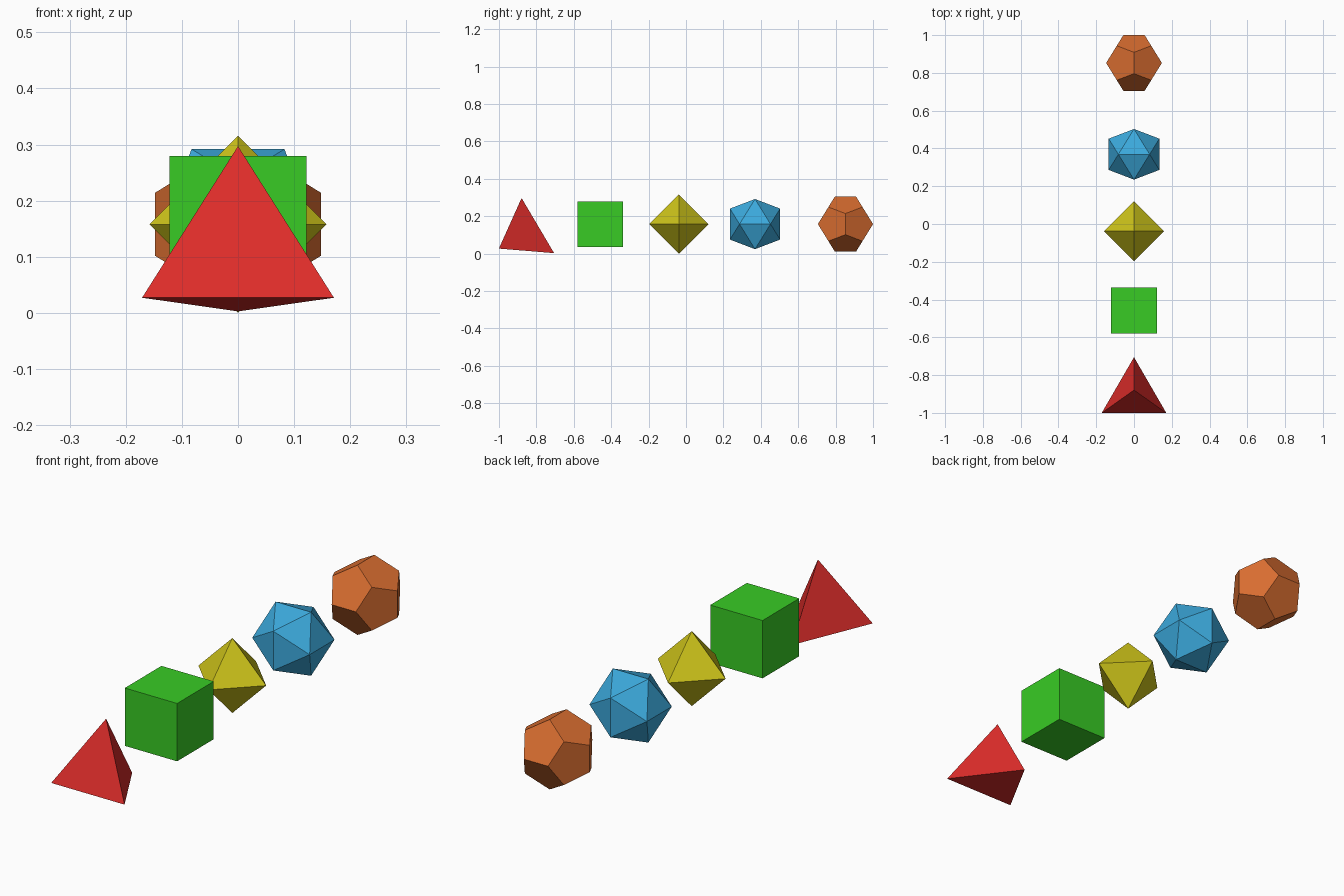
import bpy, bmesh
from math import sqrt, radians
from itertools import product
from mathutils import Vector, Matrix

if "Cube" in bpy.data.objects:
    bpy.data.objects.remove(bpy.data.objects["Cube"])

PHI = (1 + sqrt(5)) / 2
CENTRE_Z = 0.158


def cyclic(*values):
    """All sign choices and cyclic orders of a coordinate triple."""
    pts = set()
    for signs in product((-1, 1), repeat=3):
        a, b, c = (s * v + 0.0 for s, v in zip(signs, values))
        pts |= {(a, b, c), (b, c, a), (c, a, b)}
    return sorted(pts)


def solid(name, points, scale, y, colour, z=CENTRE_Z, tilt=0):
    """Flat-faced convex solid spanning the given corner points."""
    bm = bmesh.new()
    for p in points:
        bm.verts.new(Vector(p) * scale)
    bmesh.ops.convex_hull(bm, input=bm.verts[:])
    bmesh.ops.dissolve_limit(bm, angle_limit=radians(2), verts=bm.verts[:], edges=bm.edges[:])
    bmesh.ops.recalc_face_normals(bm, faces=bm.faces[:])
    bm.transform(Matrix.Rotation(tilt, 4, 'X'))
    mesh = bpy.data.meshes.new(name)
    bm.to_mesh(mesh)
    bm.free()
    mat = bpy.data.materials.new(name + "_colour")
    mat.diffuse_color = (*colour, 1)
    mat.use_nodes = True
    mat.node_tree.nodes["Principled BSDF"].inputs["Base Color"].default_value = mat.diffuse_color
    mesh.materials.append(mat)
    obj = bpy.data.objects.new(name, mesh)
    obj.location = (0, y, z)
    bpy.context.collection.objects.link(obj)


# Tetrahedron: unit edge, origin at base centre, base tipped slightly backwards
tetra = [(-0.5, -sqrt(3) / 6, 0), (0.5, -sqrt(3) / 6, 0), (0, sqrt(3) / 3, 0), (0, 0, sqrt(2 / 3))]
solid("tetrahedron", tetra, 0.342, -0.902, (0.73, 0.026, 0.023), z=0.019, tilt=radians(-4.7))

# Cube, octahedron, icosahedron and dodecahedron, front to back
solid("cube", list(product((-1, 1), repeat=3)), 0.122, -0.458, (0.04, 0.6, 0.018))
solid("octahedron", cyclic(0, 0, 1), 0.158, -0.038, (0.6, 0.54, 0.01))
solid("icosahedron", cyclic(1, 0, PHI), 0.134 / PHI, 0.369, (0.045, 0.4, 0.72))
solid("dodecahedron", cyclic(0, 1 / PHI, PHI) + list(product((-1, 1), repeat=3)),
      0.1475 / PHI, 0.8525, (0.7, 0.155, 0.03))
